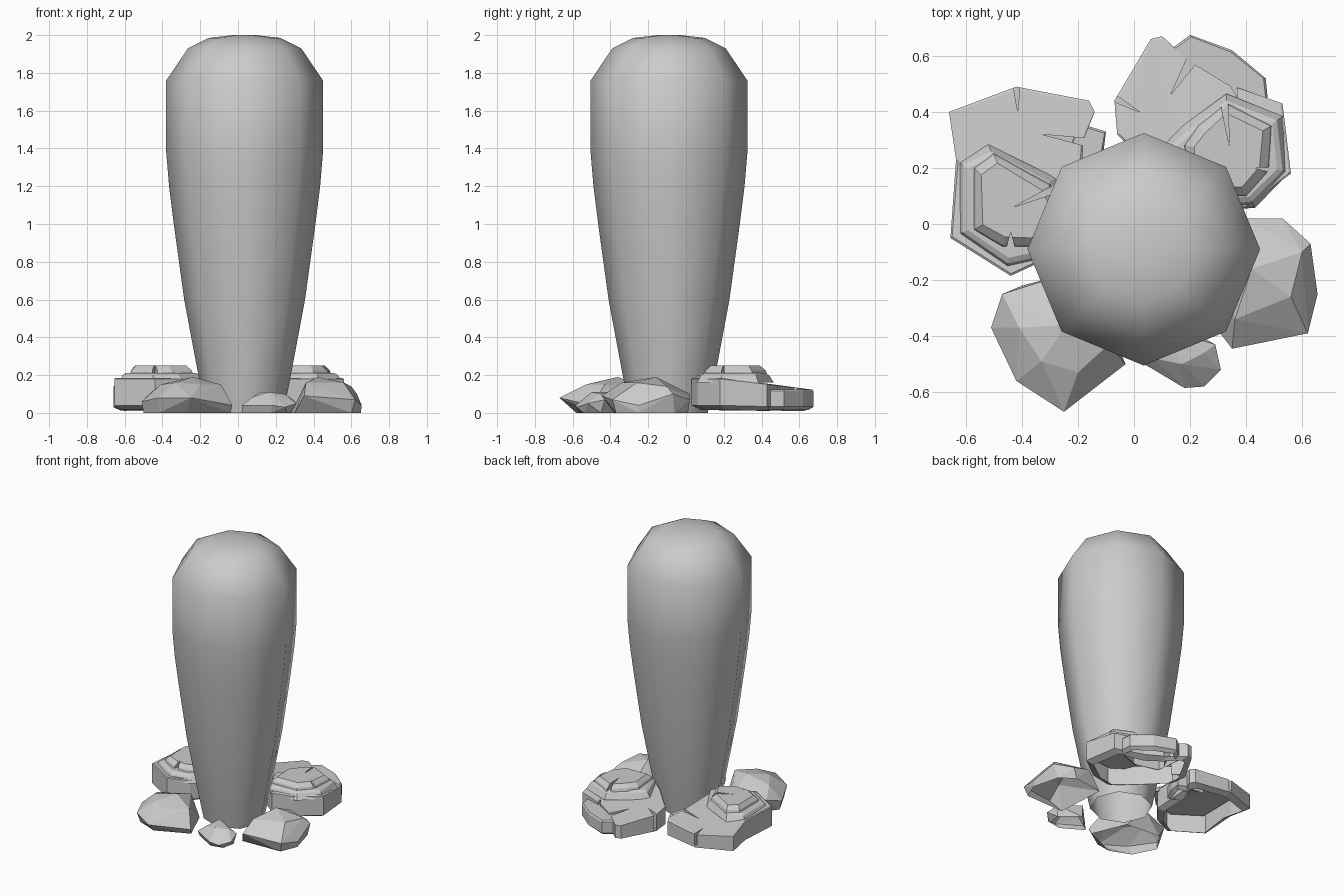
import bpy, bmesh, math
from mathutils import Vector

cube = bpy.data.objects.get("Cube")
if cube:
    bpy.data.objects.remove(cube)

stone = bpy.data.materials.new("grey_stone")
stone.use_nodes = True
GREY = (0.6, 0.6, 0.6, 1)
stone.diffuse_color = GREY
stone.node_tree.nodes["Principled BSDF"].inputs["Base Color"].default_value = GREY


def finish(name, bm, smooth=False):
    bmesh.ops.recalc_face_normals(bm, faces=bm.faces)
    for f in bm.faces:
        f.smooth = smooth
    mesh = bpy.data.meshes.new(name)
    bm.to_mesh(mesh)
    bm.free()
    obj = bpy.data.objects.new(name, mesh)
    obj.data.materials.append(stone)
    bpy.context.collection.objects.link(obj)
    return obj


def loft(bm, rings):
    """Skin a stack of equal-length point rings and cap both ends."""
    loops = [[bm.verts.new(p) for p in ring] for ring in rings]
    n = len(loops[0])
    for a, b in zip(loops, loops[1:]):
        for i in range(n):
            j = (i + 1) % n
            bm.faces.new((a[i], a[j], b[j], b[i]))
    bm.faces.new(loops[0])
    bm.faces.new(loops[-1])


def slab(name, outline, levels, slope=0.0, hinge=0.2):
    """Flat stone: levels are (height, inset); the top falls away past the hinge."""
    pts = [Vector(p) for p in outline]
    mid = sum(pts, Vector((0, 0))) / len(pts)
    top = levels[-1][0]
    rings = []
    for z, inset in levels:
        ring = []
        for p in pts:
            q = p + (mid - p).normalized() * inset
            drop = slope * max(0, p.y - hinge) * z / top
            ring.append((q.x, q.y, z - drop))
        rings.append(ring)
    bm = bmesh.new()
    loft(bm, rings)
    return finish(name, bm)


def crack(target, start, tip, width, depth):
    """Cut a tapering wedge from start to tip into the top of a slab."""
    a, b = Vector(start), Vector(tip)
    side = (b - a).orthogonal().normalized() * width / 2
    bm = bmesh.new()
    loft(bm, [[(p.x, p.y, z) for p in (a + side, b, a - side)] for z in (depth, 0.4)])
    cutter = finish("crack_cutter", bm)
    cutter.hide_render = True
    mod = target.modifiers.new("crack", 'BOOLEAN')
    mod.operation = 'DIFFERENCE'
    mod.object = cutter
    mod.solver = 'EXACT'
    # Bake the cut, then drop the cutter
    dg = bpy.context.evaluated_depsgraph_get()
    mesh = bpy.data.meshes.new_from_object(target.evaluated_get(dg))
    target.modifiers.clear()
    target.data = mesh
    bpy.data.objects.remove(cutter)


def open_bottom(obj):
    """Remove the underside so that the part is a hollow shell."""
    bm = bmesh.new()
    bm.from_mesh(obj.data)
    low = min(v.co.z for v in bm.verts)
    under = [f for f in bm.faces
             if f.normal.z < -.9 and f.calc_center_median().z < low + .004]
    bmesh.ops.delete(bm, geom=under, context='FACES')
    bm.to_mesh(obj.data)
    bm.free()


def boulder(name, points):
    """Faceted rock: convex hull of a few corners."""
    bm = bmesh.new()
    for p in points:
        bm.verts.new(p)
    hull = bmesh.ops.convex_hull(bm, input=bm.verts)
    junk = {v for v in hull["geom_interior"] if isinstance(v, bmesh.types.BMVert)}
    bmesh.ops.delete(bm, geom=list(junk), context='VERTS')
    bmesh.ops.dissolve_limit(bm, angle_limit=0.05, verts=bm.verts, edges=bm.edges)
    return finish(name, bm)


# Tapered eight-sided pillar with a rounded head
profile = [(0, .205), (.2, .245), (.6, .32), (1, .375), (1.2, .4), (1.38, .415),
           (1.76, .415), (1.93, .3), (1.985, .19), (2, .06)]
bm = bmesh.new()
loft(bm, [[(.035 + r * math.cos(k * math.pi / 4), -.09 + r * math.sin(k * math.pi / 4), z)
           for k in range(8)] for z, r in profile])
pillar = finish("pillar", bm, smooth=True)

# Shared side profiles for the stepped stones
BASE = [(.015, .05), (.04, 0), (.18, 0), (.185, .008)]
STEP = [(.16, -.025), (.2, 0), (.21, .02)]
CAP = [(.18, -.01), (.225, .005), (.25, .035)]
LEDGE = [(.015, .03), (.035, 0), (.115, 0), (.125, .008)]

# Stepped stone, back right
a_base = slab("right_stone_base", [
    (-.66, .4), (-.42, .49), (-.16, .44), (-.14, .4), (-.18, .3), (-.2, 0),
    (-.3, -.12), (-.44, -.185), (-.655, -.05), (-.635, .23)], BASE, .22)
crack(a_base, (-.42, .52), (-.415, .4), .03, .04)
crack(a_base, (-.16, .29), (-.33, .32), .03, .06)
a_chip = slab("right_stone_chip", [
    (-.2, .36), (-.1, .33), (-.11, .25), (-.16, .15), (-.25, .2)], LEDGE)
slab("right_stone_step", [
    (-.61, .21), (-.51, .26), (-.3, .15), (-.2, 0), (-.31, -.11), (-.45, -.14),
    (-.61, -.03)], STEP)
a_cap = slab("right_stone_cap", [
    (-.57, .2), (-.5, .25), (-.3, .14), (-.24, 0), (-.35, -.08), (-.47, -.08),
    (-.57, -.02)], CAP)
crack(a_cap, (-.27, .13), (-.43, .06), .03, .2)
crack(a_cap, (-.44, -.1), (-.44, -.03), .04, .2)

# Stepped stone, back left
b_base = slab("left_stone_base", [
    (-.06, .32), (-.07, .44), (.06, .66), (.1, .67), (.2, .58), (.33, .5), (.53, .43),
    (.56, .18), (.4, .06), (.25, .03), (.1, .15)], BASE, .13)
crack(b_base, (.21, .59), (.13, .46), .04, .03)
crack(b_base, (-.09, .46), (.02, .4), .03, .04)
crack(b_base, (.35, .51), (.37, .45), .03, .06)
b_ledge = slab("left_stone_ledge", [
    (.1, .6), (.2, .675), (.35, .62), (.47, .52), (.48, .42), (.3, .35), (.12, .4)], LEDGE)
slab("left_stone_step", [
    (.12, .27), (.2, .34), (.33, .44), (.51, .37), (.53, .19), (.42, .08), (.2, .06)], STEP)
b_cap = slab("left_stone_cap", [
    (.18, .28), (.23, .35), (.33, .43), (.49, .35), (.48, .19), (.4, .1), (.2, .1)], CAP)
crack(b_cap, (.32, .45), (.34, .28), .03, .2)
crack(b_cap, (.52, .19), (.43, .2), .03, .2)

# Front boulders
c_rock = boulder("front_right_boulder", [
    (-.5, -.36, 0), (-.42, -.52, 0), (-.27, -.58, 0), (-.04, -.48, 0), (-.14, -.24, 0),
    (-.4, -.22, 0), (-.51, -.37, .06), (-.42, -.56, .08), (-.25, -.67, .08),
    (-.03, -.5, .04), (-.47, -.25, .1), (-.25, -.18, .12), (-.41, -.37, .15),
    (-.33, -.49, .16), (-.24, -.36, .19), (-.2, -.53, .15), (-.09, -.43, .15)])
d_rock = boulder("front_left_boulder", [
    (.3, -.38, 0), (.6, -.37, 0), (.65, -.25, 0), (.6, -.06, 0), (.5, .01, 0), (.28, -.02, 0),
    (.35, -.445, .09), (.62, -.39, .07), (.655, -.25, .04), (.63, -.07, .1), (.53, .02, .07),
    (.4, .02, .1), (.42, -.16, .19), (.36, -.34, .16), (.56, -.26, .16), (.6, -.1, .14)])
e_rock = boulder("small_front_boulder", [
    (.02, -.47, 0), (.17, -.56, 0), (.26, -.54, 0), (.28, -.45, 0), (.15, -.35, 0),
    (.02, -.49, .04), (.18, -.585, .04), (.25, -.58, .03), (.31, -.52, .05), (.29, -.43, .07),
    (.17, -.5, .11), (.25, -.46, .1), (.12, -.38, .11), (.07, -.48, .08)])

for part in (pillar, a_base, a_chip, b_base, b_ledge, c_rock, d_rock, e_rock):
    open_bottom(part)
